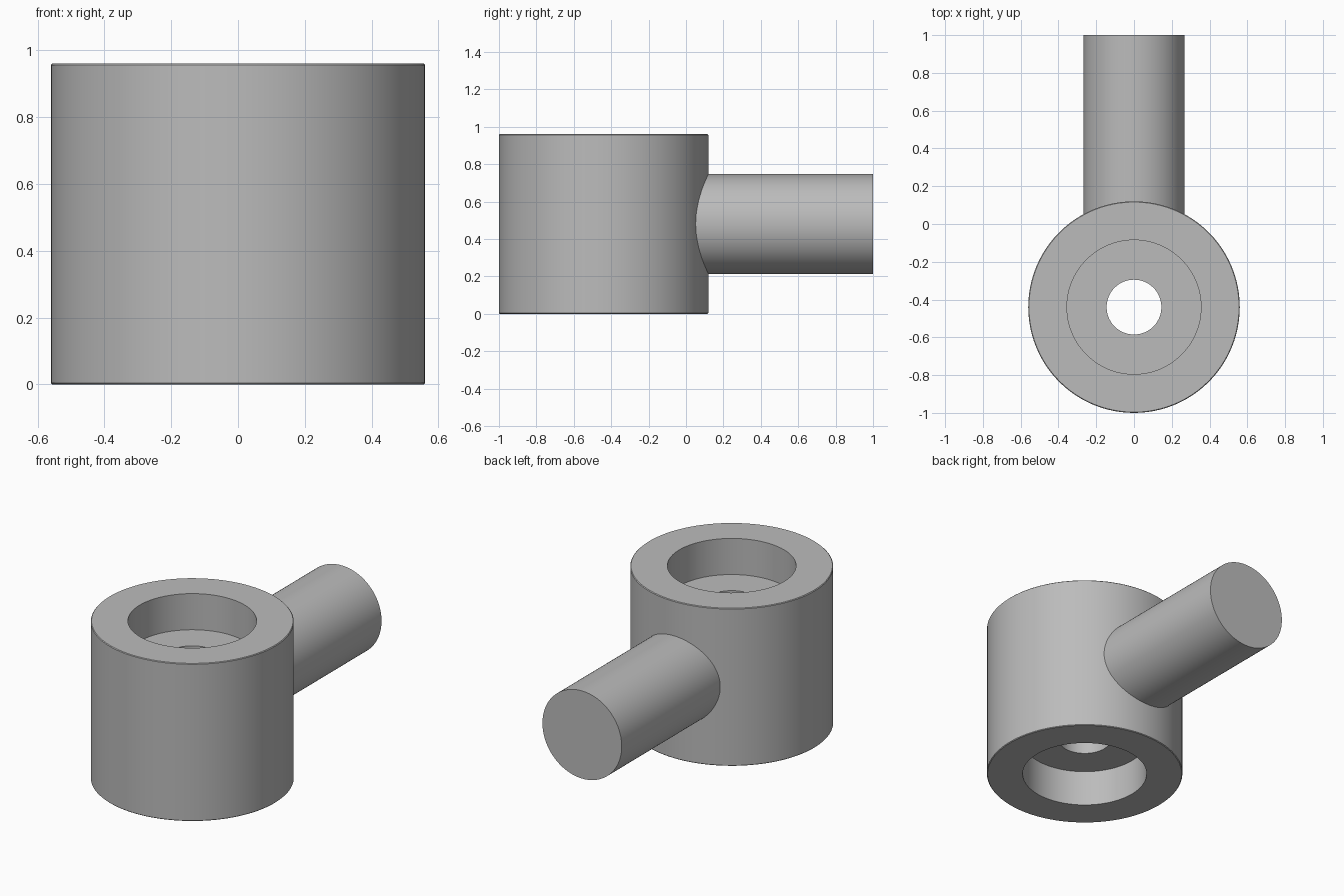
import bpy
import bmesh
import math
from mathutils import Matrix, Vector

if "Cube" in bpy.data.objects:
    bpy.data.objects.remove(bpy.data.objects["Cube"], do_unlink=True)

HEAD_Y, HEIGHT, SIDES = -0.44, 0.96, 96
OUTER, BORE, HOLE = 0.56, 0.355, 0.145
DEPTH, EDGE = 0.22, 0.004

steel = bpy.data.materials.new("plain_grey")
steel.use_nodes = True
grey = (0.5, 0.5, 0.5, 1)
steel.diffuse_color = grey
steel.node_tree.nodes["Principled BSDF"].inputs["Base Color"].default_value = grey


def add_part(name, bm):
    bmesh.ops.recalc_face_normals(bm, faces=bm.faces)
    mesh = bpy.data.meshes.new(name)
    bm.to_mesh(mesh)
    bm.free()
    mesh.materials.append(steel)
    obj = bpy.data.objects.new(name, mesh)
    bpy.context.collection.objects.link(obj)
    bpy.ops.object.select_all(action="DESELECT")
    obj.select_set(True)
    bpy.context.view_layer.objects.active = obj
    bpy.ops.object.shade_smooth_by_angle(angle=math.radians(30))
    return obj


# Head: lathed ring with a recess at each end and a through hole in the web
upper = [(HOLE, HEIGHT - DEPTH), (BORE, HEIGHT - DEPTH), (BORE, HEIGHT),
         (OUTER - EDGE, HEIGHT), (OUTER, HEIGHT - EDGE)]
profile = upper + [(r, HEIGHT - z) for r, z in reversed(upper)]
bm = bmesh.new()
verts = [bm.verts.new((r, HEAD_Y, z)) for r, z in profile]
edges = [bm.edges.new((a, b)) for a, b in zip(verts, verts[1:] + verts[:1])]
bmesh.ops.spin(bm, geom=verts + edges, cent=Vector((0, HEAD_Y, 0)),
               axis=Vector((0, 0, 1)), angle=math.tau, steps=SIDES)
bmesh.ops.remove_doubles(bm, verts=bm.verts, dist=0.0001)
add_part("head", bm)

# Shaft: solid rod rooted inside the head wall, clear of the recesses
start, end = -0.05, 1.0
bm = bmesh.new()
bmesh.ops.create_cone(
    bm, cap_ends=True, segments=SIDES, radius1=0.267, radius2=0.267,
    depth=end - start,
    matrix=Matrix.Translation((0, (start + end) / 2, HEIGHT / 2))
    @ Matrix.Rotation(math.pi / 2, 4, "X"))
add_part("shaft", bm)
